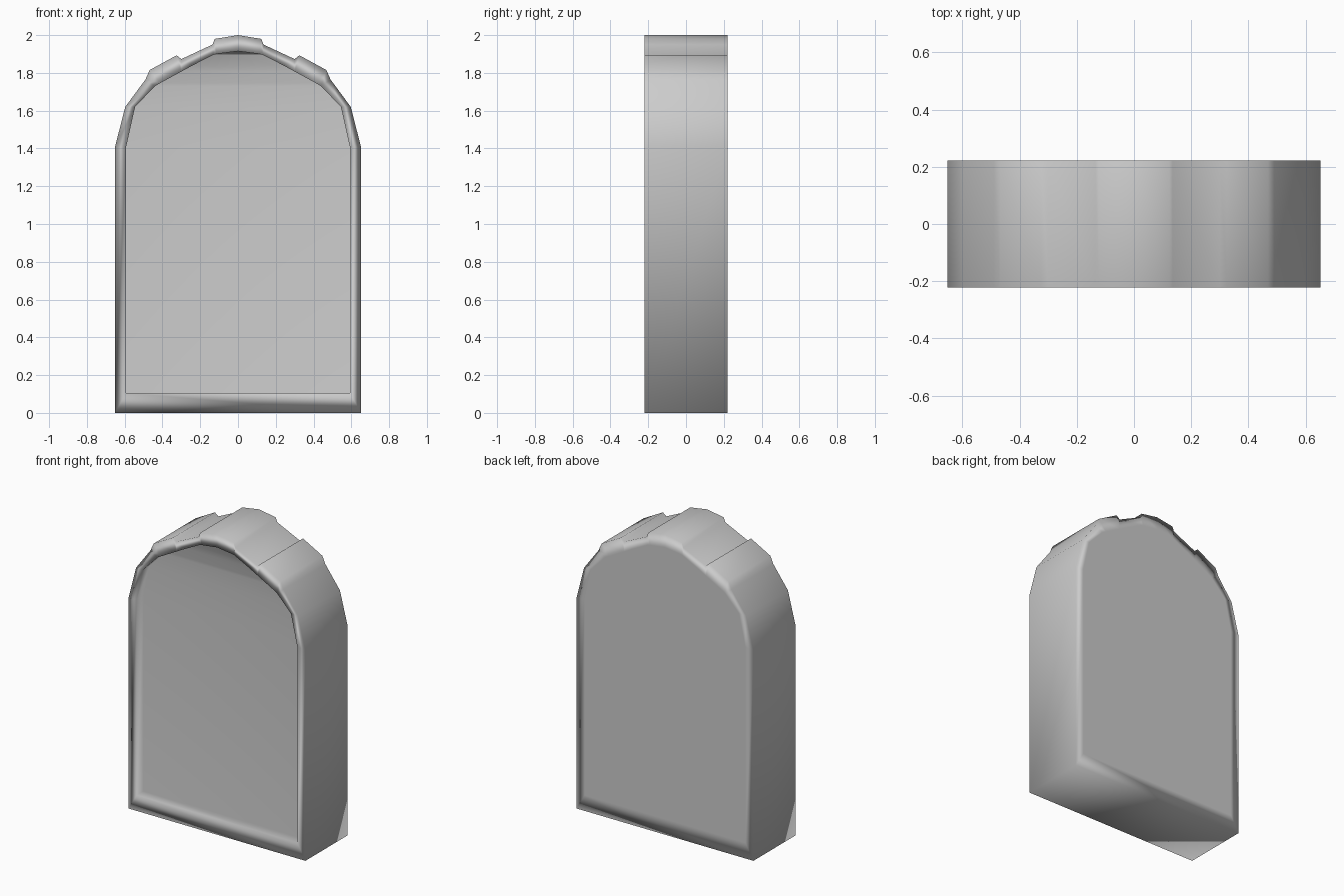
import bpy, bmesh

if "Cube" in bpy.data.objects:
    bpy.data.objects.remove(bpy.data.objects["Cube"])

# right half of the chipped outline and of the inner frame line, as (x, z)
OUTER = [(.652, 0), (.652, 1.405), (.597, 1.62), (.49, 1.765), (.468, 1.815),
         (.325, 1.893), (.30, 1.873), (.135, 1.95), (.123, 1.98)]
INNER = [(.592, .105), (.592, 1.41), (.545, 1.62), (.44, 1.73), (.41, 1.747),
         (.30, 1.807), (.24, 1.84), (.13, 1.896), (.115, 1.90)]
HALF_DEPTH = .221
RECESS = .07


def mirrored(half, top):
    """Close a half outline over the top point."""
    return half + [(0, top)] + [(-x, z) for x, z in reversed(half)]


outer = mirrored(OUTER, 2.0)
inner = mirrored(INNER, 1.915)

bm = bmesh.new()


def ring(points, y):
    return [bm.verts.new((x, y, z)) for x, z in points]


# sunken front panel, frame, thick sides, flat back
rings = [ring(inner, -HALF_DEPTH + RECESS), ring(inner, -HALF_DEPTH),
         ring(outer, -HALF_DEPTH), ring(outer, HALF_DEPTH),
         ring(inner, HALF_DEPTH)]
n = len(outer)
for a, b in zip(rings, rings[1:]):
    for i in range(n):
        j = (i + 1) % n
        bm.faces.new((a[i], a[j], b[j], b[i]))
# panel and back filled with level strips from side to side
for r in (rings[0], rings[-1]):
    for i in range(n // 2 - 1):
        bm.faces.new((r[i], r[i + 1], r[n - 2 - i], r[n - 1 - i]))
    bm.faces.new(r[n // 2 - 1:n // 2 + 2])
bmesh.ops.recalc_face_normals(bm, faces=bm.faces)
for f in bm.faces:
    f.smooth = True

mesh = bpy.data.meshes.new("gravestone")
bm.to_mesh(mesh)
bm.free()
stone = bpy.data.objects.new("gravestone", mesh)
bpy.context.collection.objects.link(stone)

# large faces keep a flat look while the frame shades softly
stone.modifiers.new("even_shading", 'WEIGHTED_NORMAL').weight = 50
